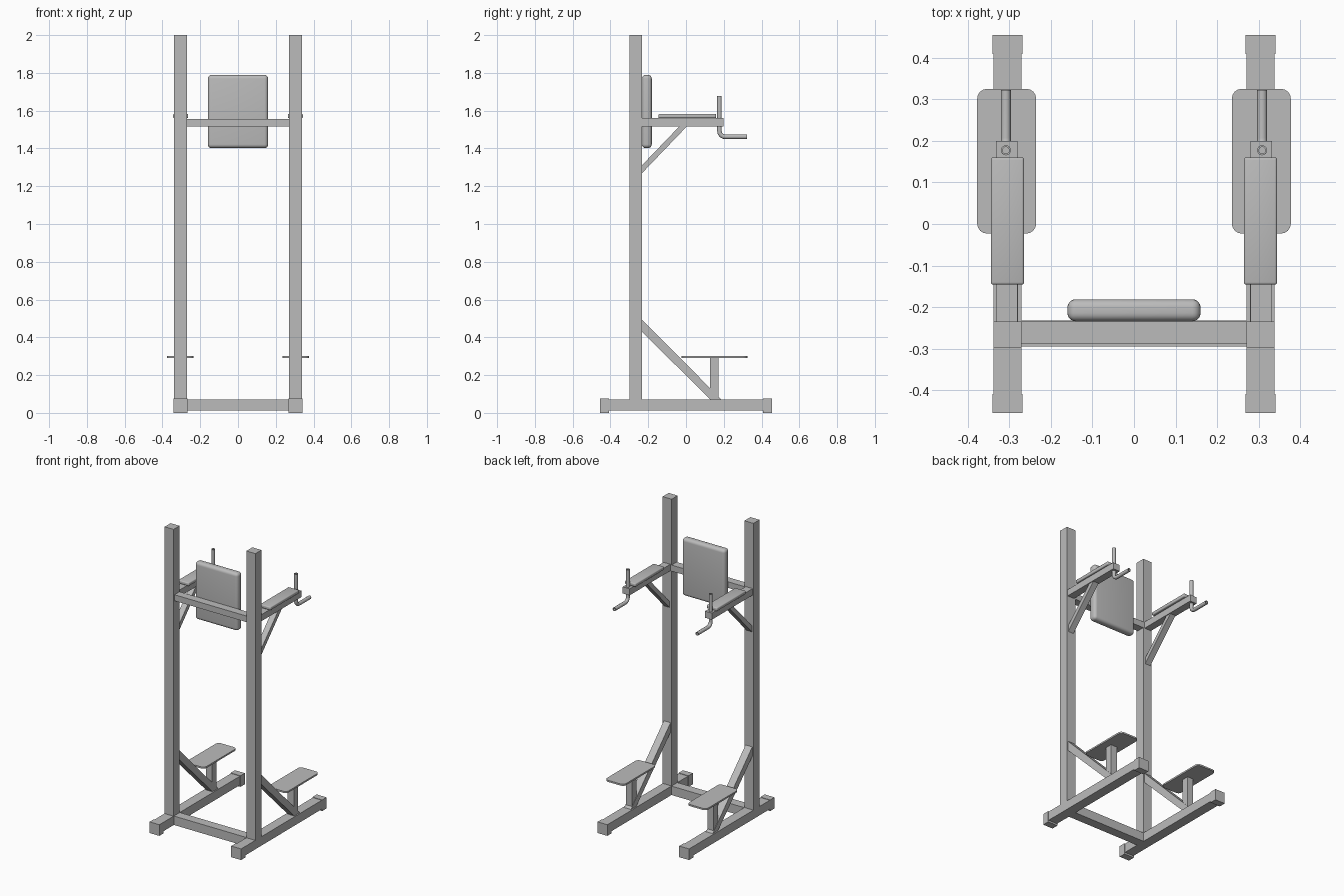
import bpy, bmesh, math
from mathutils import Vector, Matrix

cube = bpy.data.objects.get("Cube")
if cube:
    bpy.data.objects.remove(cube, do_unlink=True)

grey = bpy.data.materials.new("grey_steel")
grey.use_nodes = True
grey.diffuse_color = (0.5, 0.5, 0.5, 1)
grey.node_tree.nodes["Principled BSDF"].inputs["Base Color"].default_value = (0.5, 0.5, 0.5, 1)


def link(name, bm):
    mesh = bpy.data.meshes.new(name)
    bmesh.ops.recalc_face_normals(bm, faces=bm.faces)
    bm.to_mesh(mesh)
    bm.free()
    mesh.materials.append(grey)
    ob = bpy.data.objects.new(name, mesh)
    bpy.context.collection.objects.link(ob)
    return ob


def smooth(ob):
    bpy.ops.object.select_all(action='DESELECT')
    ob.select_set(True)
    bpy.context.view_layer.objects.active = ob
    bpy.ops.object.shade_smooth_by_angle(angle=math.radians(35))


def box(name, x, y, z, bevel=0, segments=4, upright_only=False):
    """Box from (min, max) ranges, with optionally rounded edges."""
    bm = bmesh.new()
    bmesh.ops.create_cube(bm, size=1)
    size = [r[1] - r[0] for r in (x, y, z)]
    mid = [(r[0] + r[1]) / 2 for r in (x, y, z)]
    bmesh.ops.transform(bm, verts=bm.verts,
                        matrix=Matrix.Translation(mid) @ Matrix.Diagonal((*size, 1)))
    if bevel:
        edges = [e for e in bm.edges if not upright_only
                 or abs(e.verts[0].co.z - e.verts[1].co.z) > size[2] / 2]
        bmesh.ops.bevel(bm, geom=edges, offset=bevel, segments=segments,
                        profile=0.5, affect='EDGES')
    ob = link(name, bm)
    if bevel:
        smooth(ob)
    return ob


def side_profile(name, x, points):
    """Extrude a (y, z) outline across the x range."""
    bm = bmesh.new()
    face = bm.faces.new([bm.verts.new((x[0], y, z)) for y, z in points])
    ext = bmesh.ops.extrude_face_region(bm, geom=[face])
    moved = [v for v in ext["geom"] if isinstance(v, bmesh.types.BMVert)]
    bmesh.ops.translate(bm, verts=moved, vec=(x[1] - x[0], 0, 0))
    return link(name, bm)


def tube(name, x, path, radius, wall, sides=16):
    """Hollow pipe swept along a (y, z) path."""
    bm = bmesh.new()
    pts = [Vector((x, y, z)) for y, z in path]
    rings = []
    for i, p in enumerate(pts):
        d = (pts[min(i + 1, len(pts) - 1)] - pts[max(i - 1, 0)]).normalized()
        across, normal = Vector((1, 0, 0)), d.cross(Vector((1, 0, 0)))
        for r in (radius, radius - wall):
            rings.append([bm.verts.new(p + r * (across * math.cos(a) + normal * math.sin(a)))
                          for a in (2 * math.pi * k / sides for k in range(sides))])
    outer, inner = rings[::2], rings[1::2]
    # outer skin, end lip, inner skin, end lip
    loop = outer + inner[::-1]
    for a, b in zip(loop, loop[1:] + loop[:1]):
        for k in range(sides):
            n = (k + 1) % sides
            bm.faces.new((a[k], a[n], b[n], b[k]))
    ob = link(name, bm)
    smooth(ob)
    return ob


def around(x, width):
    return (x - width / 2, x + width / 2)


POST_BACK, POST_FRONT = -0.298, -0.234

for side, s in (("left", 1), ("right", -1)):
    cx = 0.304 * s
    # base rail with end caps, and the tall post
    box(side + "_base_rail", around(cx, 0.067), (-0.45, 0.45), (0.012, 0.072))
    for end, e in (("front", -1), ("back", 1)):
        box(f"{side}_{end}_foot_cap", around(cx, 0.073),
            sorted((0.408 * e, 0.454 * e)), (0, 0.075))
    box(side + "_post", around(cx, 0.067), (POST_BACK, POST_FRONT), (0.072, 2))

    # lower brace and step
    side_profile(side + "_lower_brace", around(cx, 0.05),
                 [(POST_FRONT, 0.495), (POST_FRONT, 0.43), (0.128, 0.072), (0.186, 0.072)])
    box(side + "_step_stem", around(cx, 0.045), (0.126, 0.172), (0.072, 0.291))
    box(side + "_step_plate", around(0.306 * s, 0.142), (-0.023, 0.325), (0.291, 0.302),
        0.024, 4, True)

    # arm, its brace and its pad
    box(side + "_arm", around(0.306 * s, 0.051), (POST_FRONT, 0.199), (1.516, 1.56))
    side_profile(side + "_arm_brace", around(0.306 * s, 0.04),
                 [(POST_FRONT, 1.31), (POST_FRONT, 1.268), (0.004, 1.516), (-0.036, 1.516)])
    box(side + "_arm_pad", around(cx, 0.08), (-0.146, 0.16), (1.56, 1.583), 0.006, 3)

    # bent handle: upright grip, elbow, lower grip
    r, hy, hz = 0.03, 0.177, 1.462
    elbow = [(hy + r - r * math.cos(t), hz + r - r * math.sin(t))
             for t in (math.pi / 2 * k / 6 for k in range(7))]
    tube(side + "_handle", 0.308 * s, [(hy, 1.677)] + elbow + [(0.322, hz)], 0.012, 0.004)

# cross members and back pad
box("base_crossbar", (-0.271, 0.271), (-0.295, -0.232), (0.012, 0.072))
box("upper_crossbar", (-0.271, 0.271), (-0.288, -0.234), (1.516, 1.557))
box("back_pad", (-0.16, 0.16), (-0.234, -0.181), (1.402, 1.789), 0.02, 5)
